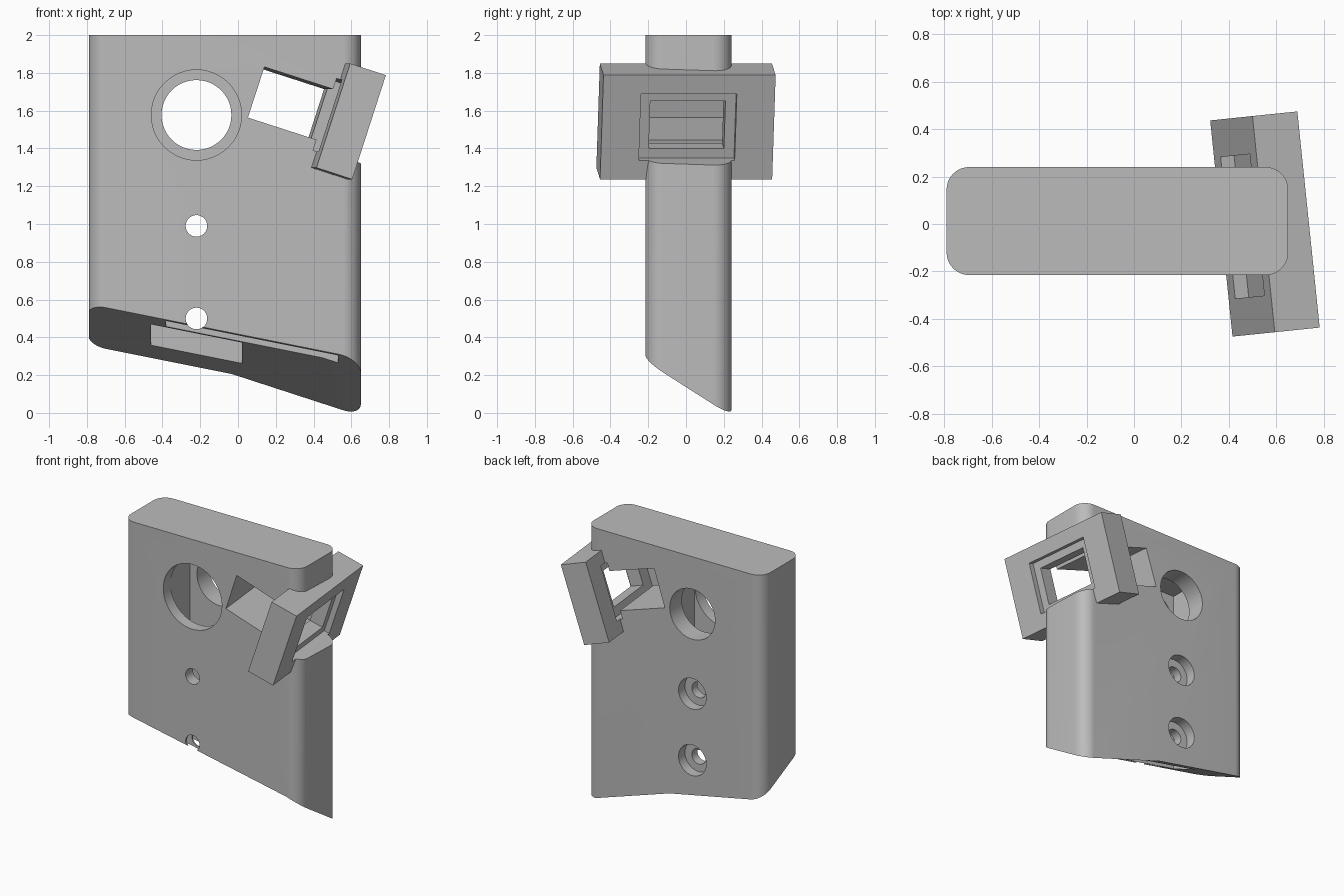
import bpy, bmesh, math
from mathutils import Matrix, Vector

if "Cube" in bpy.data.objects:
    bpy.data.objects.remove(bpy.data.objects["Cube"])

grey = bpy.data.materials.new("plain_grey")
grey.use_nodes = True
colour = (0.5, 0.5, 0.5, 1)
grey.diffuse_color = colour
grey.node_tree.nodes["Principled BSDF"].inputs["Base Color"].default_value = colour


def finish(name, bm, matrix=Matrix()):
    bm.transform(matrix)
    bmesh.ops.recalc_face_normals(bm, faces=bm.faces[:])
    mesh = bpy.data.meshes.new(name)
    bm.to_mesh(mesh)
    bm.free()
    mesh.materials.append(grey)
    ob = bpy.data.objects.new(name, mesh)
    bpy.context.collection.objects.link(ob)
    return ob


def box(name, x, y, z, matrix=Matrix()):
    """Box from (min, max) ranges."""
    bm = bmesh.new()
    bmesh.ops.create_cube(bm, size=1)
    for v in bm.verts:
        v.co = [r[0] if c < 0 else r[1] for c, r in zip(v.co, (x, y, z))]
    return finish(name, bm, matrix)


def cylinder(name, radius, length, matrix, segments=48):
    bm = bmesh.new()
    bmesh.ops.create_cone(bm, cap_ends=True, segments=segments, radius1=radius,
                          radius2=radius, depth=length)
    return finish(name, bm, matrix)


def prism(name, outline, top, bottom):
    """Extrude a list of (x, y) points between two height rules."""
    bm = bmesh.new()
    up = [bm.verts.new((x, y, top(x, y))) for x, y in outline]
    low = [bm.verts.new((x, y, bottom(x, y))) for x, y in outline]
    bm.faces.new(up)
    bm.faces.new(low)
    n = len(outline)
    for i in range(n):
        j = (i + 1) % n
        bm.faces.new((up[i], up[j], low[j], low[i]))
    return finish(name, bm)


def combine(target, other, operation):
    other.hide_render = True
    mod = target.modifiers.new("cut", 'BOOLEAN')
    mod.operation = operation
    mod.solver = 'EXACT'
    mod.object = other
    bpy.context.view_layer.objects.active = target
    bpy.ops.object.modifier_apply(modifier=mod.name)
    bpy.data.objects.remove(other)


def cut(other):
    combine(body, other, 'DIFFERENCE')


# Upright body with rounded vertical corners
X0, X1, Y0, Y1, R = -0.79, 0.65, -0.215, 0.24, 0.095
outline = []
for k, (cx, cy) in enumerate(((X1 - R, Y1 - R), (X0 + R, Y1 - R),
                              (X0 + R, Y0 + R), (X1 - R, Y0 + R))):
    for s in range(13):
        a = math.radians(90 * k + 90 * s / 12)
        outline.append((cx + R * math.cos(a), cy + R * math.sin(a)))
body = prism("body", outline, lambda x, y: 2, lambda x, y: -0.3)


# Slanted underside: two planes meeting along a diagonal crease
def left_slope(x, y):
    return 0.56 - 0.2 * (x + 0.7) - 0.48 * (y + 0.22)


crease_back, crease_front = (-0.36, 0.5), (0.9, -0.5)
p = Vector((*crease_back, left_slope(*crease_back)))
q = Vector((*crease_front, left_slope(*crease_front)))
normal = (q - p).cross(Vector((0.6, Y1, 0)) - p)


def right_slope(x, y):
    return p.z - (normal.x * (x - p.x) + normal.y * (y - p.y)) / normal.z


floor = lambda x, y: -1
cut(prism("left_trim", [(-1.2, -0.5), crease_front, crease_back, (-1.2, 0.5)],
          left_slope, floor))
cut(prism("right_trim", [crease_front, (1.2, -0.5), (1.2, 0.5), crease_back],
          right_slope, floor))

# Clamp plate, tilted and turned
place = (Matrix.Translation((0.552, 0, 1.543)) @ Matrix.Rotation(math.radians(5.9), 4, 'Z')
         @ Matrix.Rotation(math.radians(18), 4, 'Y'))
combine(body, box("clamp_plate", (-0.1, 0.1), (-0.458, 0.458), (-0.29, 0.29), place), 'UNION')

# Side channel, recess and stepped window
cut(box("channel", (-0.5, -0.05), (-0.295, 0.295), (-0.141, 0.141), place))
cut(box("recess", (-0.12, -0.04), (-0.3, 0.3), (-0.2, 0.2), place))
cut(box("opening", (-0.06, 0.2), (-0.2, 0.2), (-0.132, 0.132), place))
cut(box("window", (0.06, 0.4), (-0.255, 0.255), (-0.185, 0.185), place))

# Blind screw holes in the plate
for y in (-0.385, 0.385):
    cut(cylinder("plate_hole", 0.05, 0.2, place @ Matrix.Translation((-0.08, y, 0))
                 @ Matrix.Rotation(math.pi / 2, 4, 'Y'), 32))

# Pockets open at the underside
cut(box("wide_pocket", (-0.46, 0.02), (-0.13, 0.1), (0, 1.82)))
cut(box("thin_pocket", (-0.38, 0.53), (-0.2, -0.14), (0, 0.9)))


# Round holes from front to back
def bore(radius, z, y0, y1):
    cut(cylinder("bore", radius, y1 - y0, Matrix.Translation((-0.22, (y0 + y1) / 2, z))
                 @ Matrix.Rotation(math.pi / 2, 4, 'X')))


bore(0.239, 1.577, -0.4, 0)
bore(0.185, 1.577, -0.05, 0.4)
for z in (0.99, 0.5):
    bore(0.057, z, -0.4, 0.4)
    bore(0.113, z, 0.165, 0.4)

for ob in bpy.context.selected_objects:
    ob.select_set(False)
body.select_set(True)
bpy.context.view_layer.objects.active = body
bpy.ops.object.shade_smooth_by_angle(angle=math.radians(25))
